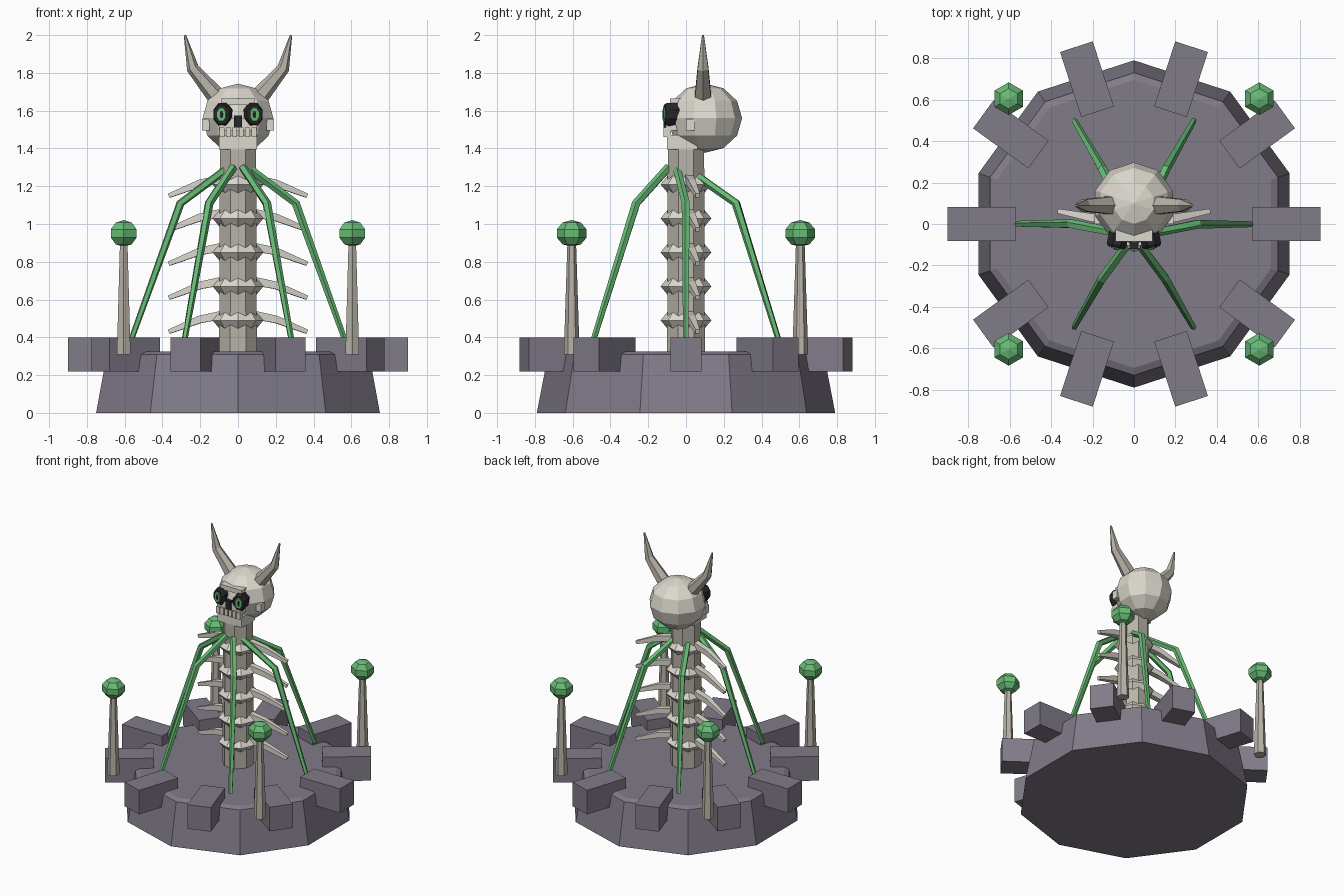
import bpy, bmesh, math
from mathutils import Vector, Matrix

if "Cube" in bpy.data.objects:
    bpy.data.objects.remove(bpy.data.objects["Cube"])


def material(name, rgb):
    m = bpy.data.materials.new(name)
    m.diffuse_color = (*rgb, 1)
    m.use_nodes = True
    m.node_tree.nodes["Principled BSDF"].inputs["Base Color"].default_value = m.diffuse_color
    return m


STONE = material("stone", (0.22, 0.20, 0.25))
BONE = material("bone", (0.72, 0.69, 0.62))
OLD_BONE = material("old_bone", (0.48, 0.45, 0.39))
GREEN = material("green", (0.14, 0.50, 0.18))
DARK = material("dark", (0.02, 0.02, 0.025))


def finish(name, bm, mat):
    bmesh.ops.recalc_face_normals(bm, faces=bm.faces)
    me = bpy.data.meshes.new(name)
    bm.to_mesh(me)
    bm.free()
    me.materials.append(mat)
    ob = bpy.data.objects.new(name, me)
    bpy.context.collection.objects.link(ob)
    return ob


def skin(name, rings, mat):
    """Bridge equal-length rings of points and cap both ends."""
    bm = bmesh.new()
    vs = [[bm.verts.new(p) for p in r] for r in rings]
    n = len(vs[0])
    for a, b in zip(vs, vs[1:]):
        for i in range(n):
            j = (i + 1) % n
            bm.faces.new((a[i], a[j], b[j], b[i]))
    bm.faces.new(vs[0])
    bm.faces.new(vs[-1])
    bmesh.ops.remove_doubles(bm, verts=bm.verts, dist=1e-5)
    return finish(name, bm, mat)


def lathe(name, profile, sides, mat, centre=(0, 0, 0), phase=0.0):
    """Turn (radius, z) points around a vertical axis."""
    c = Vector(centre)
    angles = [math.radians(phase) + 2 * math.pi * i / sides for i in range(sides)]
    return skin(name, [[c + Vector((r * math.cos(a), r * math.sin(a), z)) for a in angles]
                       for r, z in profile], mat)


def ball(name, centre, rx, rz, sides, rings, mat):
    prof = [(max(rx * math.sin(math.pi * i / rings), 1e-7), -rz * math.cos(math.pi * i / rings))
            for i in range(rings + 1)]
    return lathe(name, prof, sides, mat, centre, 90)


def tube(name, path, radii, sides, mat):
    """Tapered limb along a bent path."""
    pts = [Vector(p) for p in path]
    rings = []
    for i, (p, r) in enumerate(zip(pts, radii)):
        d = (pts[min(i + 1, len(pts) - 1)] - pts[max(i - 1, 0)]).normalized()
        q = d.to_track_quat('Z', 'Y')
        rings.append([p + q @ Vector((r * math.cos(a), r * math.sin(a), 0))
                      for a in (2 * math.pi * (k + 0.5) / sides for k in range(sides))])
    return skin(name, rings, mat)


def box(name, lo, hi, mat, turn=0.0):
    lo, hi = Vector(lo), Vector(hi)
    bm = bmesh.new()
    bmesh.ops.create_cube(bm, size=1)
    bmesh.ops.scale(bm, vec=hi - lo, verts=bm.verts)
    bmesh.ops.translate(bm, vec=(lo + hi) / 2, verts=bm.verts)
    bmesh.ops.rotate(bm, matrix=Matrix.Rotation(turn, 3, 'Z'), verts=bm.verts)
    return finish(name, bm, mat)


def disc(name, x, z, rx, rz, y0, y1, turn, mat):
    """Eight-sided oval plate facing the front, turned outwards."""
    rot = Matrix.Rotation(turn, 3, 'Z')
    angles = [math.pi * (k + 0.5) / 4 for k in range(8)]
    return skin(name, [[Vector((x, -0.08, z)) + rot @ Vector((s * rx * math.cos(a), y + 0.08, s * rz * math.sin(a)))
                        for a in angles] for y, s in ((y1, 1.08), (y0 + 0.015, 1.08), (y0, 0.9))], mat)


# stone base with a ring of battlement blocks
lathe("base", [(0.79, 0), (0.73, 0.31), (0.695, 0.325)], 10, STONE, phase=90)
for i in range(10):
    box(f"block_{i}", (0.57, -0.083, 0.22), (0.90, 0.083, 0.40), STONE, i * math.pi / 5)

# corner posts with orbs
for sx in (-1, 1):
    for sy in (-1, 1):
        c = (0.605 * sx, 0.605 * sy, 0)
        lathe("post", [(0.042, 0.31), (0.023, 0.90)], 6, OLD_BONE, c, 30)
        ball("orb", (c[0], c[1], 0.95), 0.083, 0.071, 6, 5, GREEN)

# spine, vertebrae and ribs
lathe("spine", [(0.108, 0.31), (0.104, 1.46)], 8, OLD_BONE, phase=22.5)
for i in range(5):
    z = 0.49 + 0.18 * i
    lathe(f"vertebra_{i}", [(0.085, z - 0.06), (0.135, z), (0.085, z + 0.06)], 8, BONE)
    for s in (-1, 1):
        tube(f"rib_{i}", [(0.05 * s, 0.01, z + 0.035), (0.20 * s, 0.03, z + 0.005), (0.365 * s, 0.062, z - 0.06)],
             (0.032, 0.028, 0.016), 4, BONE)

# six bent green tendrils
for i in range(6):
    c, s = math.cos(i * math.pi / 3), math.sin(i * math.pi / 3)
    tube(f"tendril_{i}", [(0.05 * c, -0.05 + 0.05 * s, 1.30), (0.305 * c, 0.305 * s, 1.11),
                          (0.575 * c, 0.575 * s, 0.36)], (0.022, 0.023, 0.015), 5, GREEN)

# skull, brow, jaw and teeth
ball("skull", (0, 0.1, 1.56), 0.197, 0.183, 10, 6, BONE)
box("brow", (-0.09, -0.085, 1.63), (0.09, 0.02, 1.665), BONE)
box("upper_jaw", (-0.1, -0.105, 1.495), (0.1, 0.05, 1.56), BONE)
box("lower_jaw", (-0.1, -0.1, 1.395), (0.1, 0.06, 1.47), BONE)
for i in range(6):
    x = -0.085 + 0.034 * i
    box(f"tooth_{i}", (x - 0.013, -0.118, 1.46), (x + 0.013, -0.08, 1.51), BONE)
box("nose", (-0.021, -0.12, 1.51), (0.021, -0.08, 1.575), DARK)

# eyes, cheeks and horns on both sides
for s in (-1, 1):
    t = 0.2 * s
    disc("eye_socket", 0.08 * s, 1.58, 0.048, 0.06, -0.115, -0.03, t, DARK)
    disc("eye_glow", 0.08 * s, 1.58, 0.028, 0.042, -0.121, -0.09, t, GREEN)
    disc("pupil", 0.08 * s, 1.58, 0.009, 0.022, -0.125, -0.10, t, DARK)
    xs = sorted((0.15 * s, 0.19 * s))
    box("cheek", (xs[0], 0.0, 1.495), (xs[1], 0.045, 1.555), BONE)
    tube("horn", [(0.11 * s, 0.09, 1.67), (0.24 * s, 0.09, 1.825), (0.281 * s, 0.09, 2.0)],
         (0.05, 0.033, 0.006), 6, OLD_BONE)
